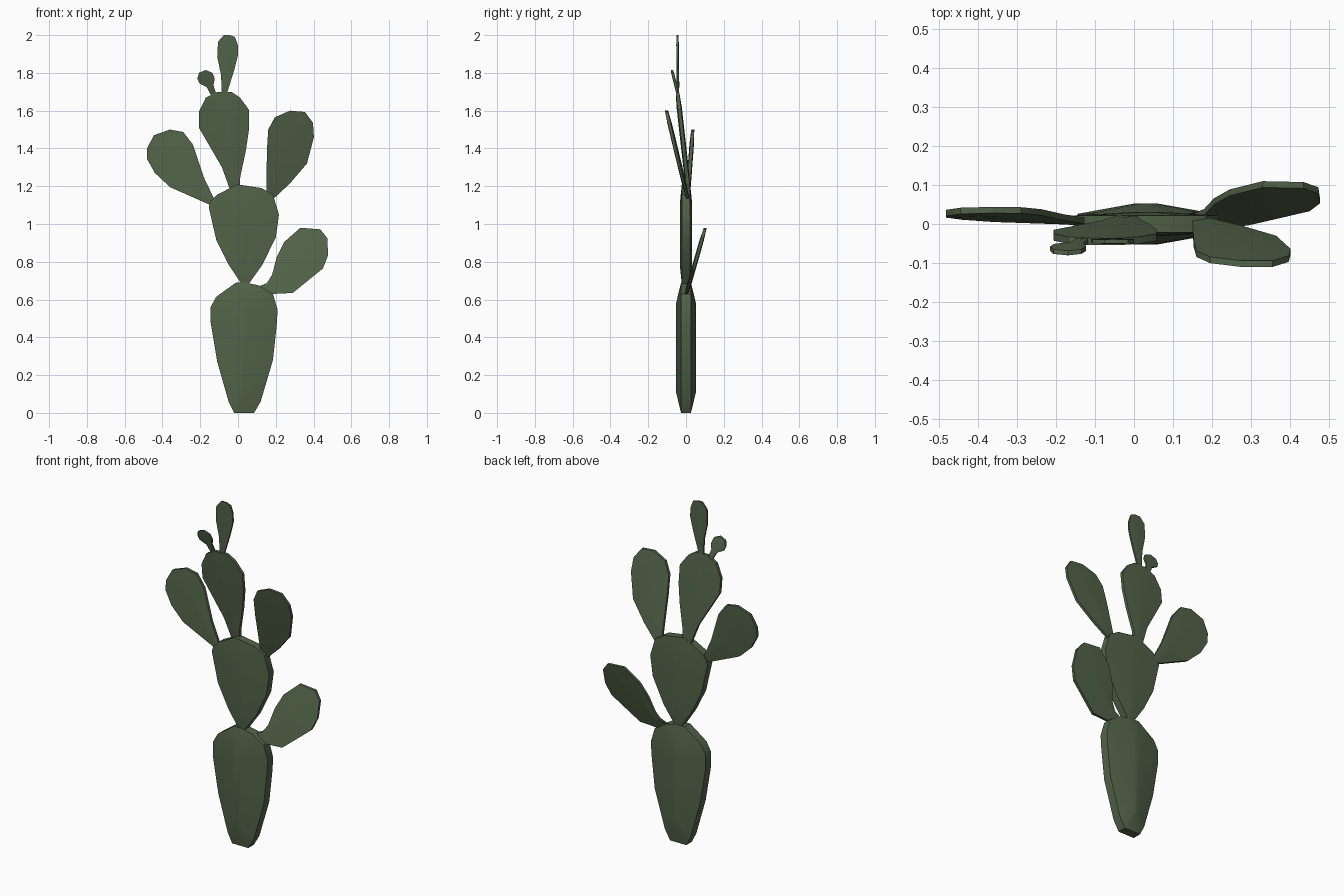
import bpy, bmesh
from mathutils import Vector

green = bpy.data.materials.new("cactus green")
green.diffuse_color = (0.085, 0.125, 0.066, 1)


def pad(name, outline, base, tip, rim, bulge, y0=0.0, lean=0.0, turn=0.0):
    """Flat cactus pad: front outline (x, z), rim thickness and raised spine.
    The pad plane is y = y0 + lean * (z - base z) + turn * (x - base x)."""
    base, tip = Vector(base), Vector(tip)
    axis = (tip - base).normalized()
    side = Vector((axis.y, -axis.x))
    centre = (base + tip) / 2
    bm = bmesh.new()

    def ring(half, inner):
        verts = []
        for p in outline:
            d = Vector(p) - centre
            if inner:
                d = axis * (d.dot(axis) * 0.68) + side * (d.dot(side) * 0.15)
            q = centre + d
            y = y0 + lean * (q.y - base.y) + turn * (q.x - base.x)
            verts.append(bm.verts.new((q.x, y + half, q.y)))
        return verts

    rings = [ring(-bulge, True), ring(-rim, False), ring(rim, False), ring(bulge, True)]
    n = len(outline)
    for a, b in zip(rings, rings[1:]):
        for i in range(n):
            j = (i + 1) % n
            bm.faces.new((a[i], a[j], b[j], b[i]))
    bm.faces.new(rings[0])
    bm.faces.new(rings[-1])
    bmesh.ops.recalc_face_normals(bm, faces=bm.faces)
    mesh = bpy.data.meshes.new(name)
    bm.to_mesh(mesh)
    bm.free()
    mesh.materials.append(green)
    ob = bpy.data.objects.new(name, mesh)
    bpy.context.collection.objects.link(ob)
    bpy.ops.object.select_all(action='DESELECT')
    ob.select_set(True)
    bpy.context.view_layer.objects.active = ob
    bpy.ops.object.shade_smooth_by_angle(angle=0.5)


# Main stack of pads
pad("trunk_pad", [(-.02, 0), (-.05, .06), (-.11, .27), (-.145, .48), (-.145, .56),
                  (-.115, .615), (-.01, .69), (.04, .69), (.11, .675), (.185, .63),
                  (.21, .545), (.205, .465), (.185, .28), (.12, .06), (.085, 0)],
    (.03, 0), (.03, .69), .026, .053)
pad("middle_pad", [(.02, .68), (-.05, .785), (-.115, .915), (-.155, 1.09), (-.145, 1.12),
                   (-.11, 1.155), (-.005, 1.21), (.125, 1.19), (.185, 1.155),
                   (.217, 1.05), (.2, .93), (.13, .785), (.055, .68)],
    (.035, .68), (.035, 1.21), .022, .031)
pad("upper_pad", [(-.042, 1.18), (-.085, 1.3), (-.207, 1.51), (-.207, 1.595), (-.17, 1.67),
                  (-.11, 1.7), (-.035, 1.7), (.01, 1.67), (.058, 1.605),
                  (.058, 1.5), (.042, 1.39), (.012, 1.25), (.01, 1.18)],
    (-.015, 1.18), (-.08, 1.7), .009, .014, .013, -.112)

# Side arms
pad("left_arm_pad", [(-.12, 1.09), (-.145, 1.1), (-.36, 1.195), (-.44, 1.27), (-.482, 1.345),
                     (-.482, 1.4), (-.445, 1.47), (-.36, 1.5), (-.29, 1.487),
                     (-.238, 1.42), (-.18, 1.245), (-.125, 1.13)],
    (-.13, 1.1), (-.4, 1.48), .008, .012, .006, .075)
pad("right_arm_pad", [(.15, 1.17), (.153, 1.39), (.16, 1.5), (.195, 1.565), (.275, 1.6),
                      (.355, 1.593), (.397, 1.535), (.402, 1.46), (.365, 1.32),
                      (.275, 1.215), (.19, 1.135)],
    (.17, 1.14), (.32, 1.6), .008, .012, .008, -.235, -.02)
pad("lower_arm_pad", [(.1, .665), (.135, .66), (.18, .73), (.205, .825), (.245, .905),
                      (.33, .98), (.435, .972), (.473, .925), (.477, .835), (.45, .765),
                      (.29, .635), (.19, .63), (.13, .61)],
    (.12, .64), (.44, .95), .008, .012, .005, .285)

# Young pads at the top
pad("top_bud_pad", [(-.085, 1.68), (-.09, 1.79), (-.11, 1.885), (-.106, 1.965), (-.075, 2),
                    (-.045, 2), (-.016, 1.99), (0, 1.945), (0, 1.895), (-.02, 1.815),
                    (-.062, 1.68)],
    (-.073, 1.68), (-.05, 2), .005, .007, -.042, -.01)
pad("small_bud_pad", [(-.145, 1.685), (-.165, 1.725), (-.205, 1.745), (-.215, 1.77),
                      (-.207, 1.8), (-.17, 1.815), (-.135, 1.8), (-.123, 1.77),
                      (-.13, 1.735), (-.115, 1.685)],
    (-.13, 1.685), (-.175, 1.815), .006, .008, -.042, -.25)
